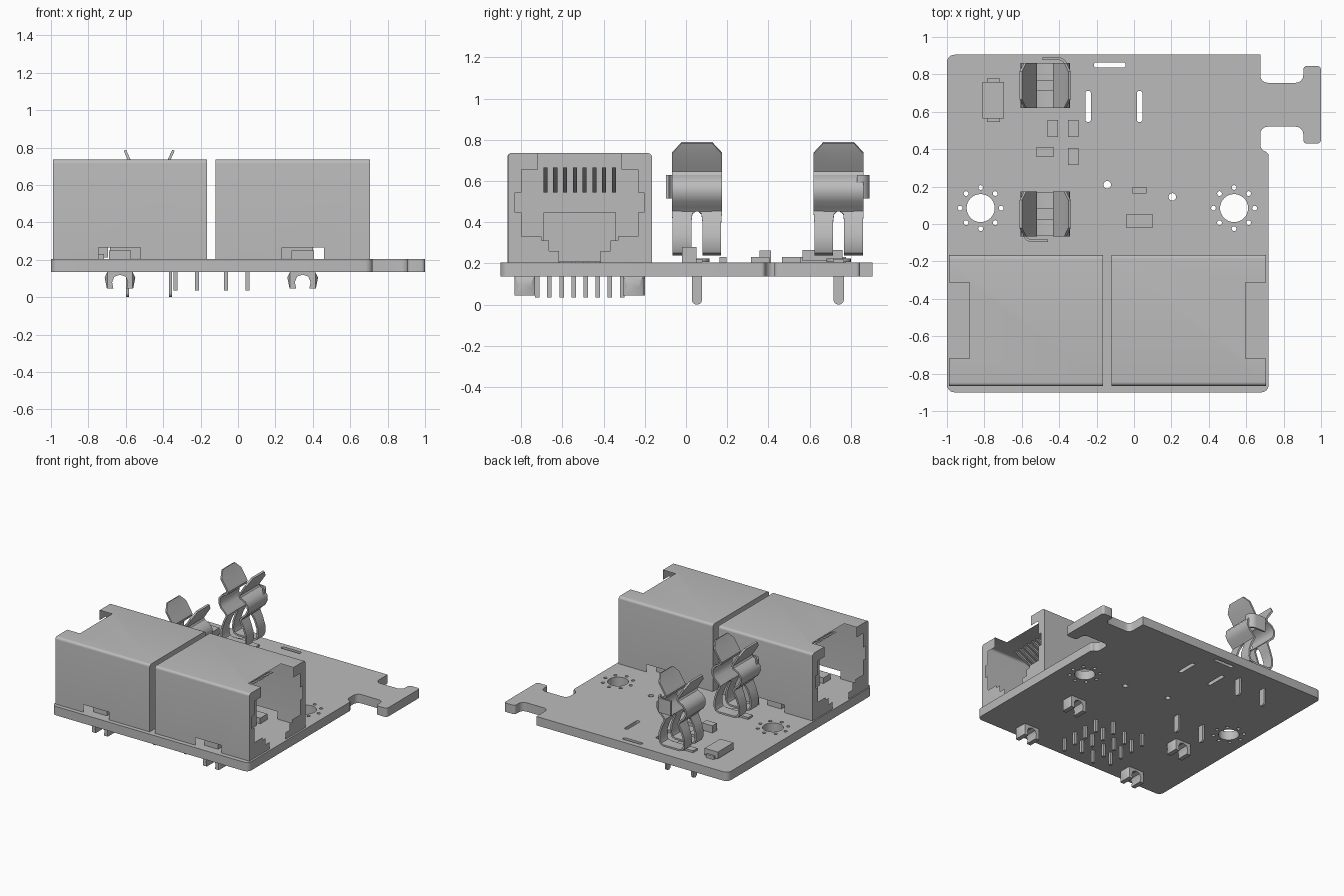
import bpy, bmesh, math
from mathutils import Vector

cube = bpy.data.objects.get("Cube")
if cube:
    bpy.data.objects.remove(cube, do_unlink=True)

grey = bpy.data.materials.new("plain grey")
grey.use_nodes = True
grey.diffuse_color = (0.5, 0.5, 0.5, 1)
grey.node_tree.nodes["Principled BSDF"].inputs["Base Color"].default_value = (0.5, 0.5, 0.5, 1)
parts = []


def baked(obj):
    bpy.context.view_layer.update()
    return bpy.data.meshes.new_from_object(obj.evaluated_get(bpy.context.evaluated_depsgraph_get()))


def add(name, mesh):
    obj = bpy.data.objects.new(name, mesh)
    bpy.context.collection.objects.link(obj)
    parts.append(obj)
    return obj


def prism(name, loops, axis, lo, hi):
    """Extrude a flat outline (further loops are holes) along an axis."""
    curve = bpy.data.curves.new(name, 'CURVE')
    curve.dimensions, curve.fill_mode, curve.extrude = '2D', 'BOTH', (hi - lo) / 2
    for loop in loops:
        spline = curve.splines.new('POLY')
        spline.points.add(len(loop) - 1)
        for point, (u, v) in zip(spline.points, loop):
            point.co = (u, v, 0, 1)
        spline.use_cyclic_u = True
    temp = bpy.data.objects.new("temp", curve)
    bpy.context.collection.objects.link(temp)
    mesh = baked(temp)
    bpy.data.objects.remove(temp)
    bm = bmesh.new()
    bm.from_mesh(mesh)
    bmesh.ops.remove_doubles(bm, verts=bm.verts, dist=1e-5)
    for vert in bm.verts:
        u, v, w = vert.co
        w += (lo + hi) / 2
        vert.co = {'X': (w, u, v), 'Y': (u, w, v), 'Z': (u, v, w)}[axis]
    bmesh.ops.recalc_face_normals(bm, faces=bm.faces)
    bm.to_mesh(mesh)
    bm.free()
    return add(name, mesh)


def rect(u0, u1, v0, v1):
    return [(u0, v0), (u1, v0), (u1, v1), (u0, v1)]


def box(name, x0, x1, y0, y1, z0, z1):
    return prism(name, [rect(x0, x1, y0, y1)], 'Z', z0, z1)


def circle(x, y, r, n=32):
    return [(x + r * math.cos(k * math.tau / n), y + r * math.sin(k * math.tau / n)) for k in range(n)]


def rounded(corners, steps=6):
    """Round square corners given as (u, v, radius)."""
    out = []
    for i, (u, v, r) in enumerate(corners):
        p = Vector((u, v))
        before = (Vector(corners[i - 1][:2]) - p).normalized()
        after = (Vector(corners[(i + 1) % len(corners)][:2]) - p).normalized()
        if r == 0:
            out.append((u, v))
            continue
        for k in range(steps + 1):
            a = k / steps * math.pi / 2
            q = p + r * (before * (1 - math.sin(a)) + after * (1 - math.cos(a)))
            out.append((q.x, q.y))
    return out


def rounded_rect(u0, u1, v0, v1, r):
    return rounded([(u, v, r) for u, v in rect(u0, u1, v0, v1)])


def boolean(obj, cutters, operation='DIFFERENCE'):
    for cutter in cutters:
        mod = obj.modifiers.new("cut", 'BOOLEAN')
        mod.operation, mod.object, mod.solver = operation, cutter, 'EXACT'
    mesh = baked(obj)
    obj.modifiers.clear()
    obj.data = mesh
    for cutter in cutters:
        parts.remove(cutter)
        bpy.data.objects.remove(cutter)


def turned_copies(group, x, y):
    """Copy parts half a turn round about a vertical axis."""
    for obj in group:
        twin = add(obj.name.replace("right", "left").replace("front", "rear"), obj.data)
        twin.rotation_euler.z = math.pi
        twin.location = (2 * x - obj.location.x, 2 * y - obj.location.y, 0)


# Circuit board with side tab, slots and mounting holes
outline = rounded([(-1, -.9, .04), (.72, -.9, .04), (.72, .385, .02), (.675, .385, .04),
                   (.675, .52, .04), (.905, .52, .04), (.905, .43, .02), (1, .43, .02),
                   (1, .845, .02), (.905, .845, .02), (.905, .755, .04), (.675, .755, .04),
                   (.675, .905, 0), (-1, .905, .04)])
holes = [circle(-.143, .21, .02, 16), circle(.205, .145, .02, 16),
         rounded_rect(-.215, -.045, .836, .864, .013)]
holes += [rounded_rect(x - .015, x + .015, .545, .712, .014) for x in (-.245, .03)]
for x in (-.82, .535):
    holes.append(circle(x, .085, .075))
    holes += [circle(hx, hy, .013, 12) for hx, hy in circle(x, .085, .11, 8)]
prism("circuit_board", [outline] + holes, 'Z', .135, .205)

# Socket housing
MID = -.516
first = len(parts)
housing = prism("right_socket_housing",
                [rounded([(-.865, .205, 0), (-.165, .205, 0), (-.165, .735, .02), (-.865, .735, .02)])],
                'X', -.12, .705)
half = [(.1, .19), (.1, .26), (.15, .26), (.15, .31), (.185, .31), (.185, .33), (.282, .33),
        (.282, .447), (.313, .447), (.313, .545), (.282, .545), (.282, .656)]
mouth = [(MID + u, v) for u, v in half] + [(MID - u, v) for u, v in reversed(half)]
cutters = [prism("mouth_cutter", [mouth], 'X', .1, .75),
           box("roof_cutter", .595, .75, MID - .202, MID + .202, .6, .8)]
for y0, y1 in ((-.9, -.74), (-.292, -.13)):
    cutters.append(box("latch_cutter", .235, .46, y0, y1, .19, .265))
boolean(housing, cutters)

# Inner ledge and contact wires
box("right_socket_ledge", .09, .4, MID - .175, MID + .175, .206, .447)
for k in range(8):
    y = MID + (k - 3.5) * .0475
    prism("right_socket_contact", [[(.55, .665), (.52, .665), (.3, .545), (.33, .545)]],
          'Y', y - .01, y + .01)
    # Solder pin, staggered between two rows
    x, y = (.05, -.065)[k % 2], MID + (k - 3.5) * .0587
    box("right_socket_pin", x - .011, x + .011, y - .011, y + .011, .035, .21)

# Split snap pegs under the housing
prong = [(0, .15), (.06, .15), (.082, .105), (.07, .045), (.035, .045), (.042, .08), (.03, .11), (0, .12)]
for y in (MID - .267, MID + .259):
    shape = [(.346 + u, v) for u, v in prong] + [(.346 - u, v) for u, v in reversed(prong[1:-1])]
    peg = prism("right_snap_peg", [shape], 'Y', y - .05, y + .05)
    boolean(peg, [prism("peg_trim", [circle(.346, y, .084)], 'Z', 0, .3)], 'INTERSECT')
    box("right_peg_base", .286, .406, y - .045, y + .045, .14, .25)
turned_copies(parts[first:], -.1425, MID)

# Spring clip: one bent strip, slotted legs, chamfered tips; rows are (x, z, half width, slot)
rows = [(.13, .785, .075, .027), (.107, .735, .121, .027), (.065, .67, .121, .027),
        (.05, .645, .121, .027), (.06, .625, .121, .027), (.1, .605, .121, .027),
        (.123, .575, .121, .027), (.125, .54, .121, .027), (.108, .505, .121, .027),
        (.075, .475, .121, .027), (.06, .455, .121, .006), (.064, .44, .121, .022),
        (.085, .4, .118, .027), (.105, .34, .118, .027), (.108, .285, .118, .027),
        (.095, .255, .118, .027), (.07, .245, .118, .027)]
strip = rows + [(-x, z, w, s) for x, z, w, s in reversed(rows)]
SLOT_ROW = 10
first = len(parts)
bm = bmesh.new()
grid = [[bm.verts.new((x, y, z)) for y in (-w, -s, s, w)] for x, z, w, s in strip]
for i in range(len(grid) - 1):
    for j in range(3):
        if j == 1 and SLOT_ROW <= i < len(grid) - 1 - SLOT_ROW:
            continue
        bm.faces.new((grid[i][j], grid[i][j + 1], grid[i + 1][j + 1], grid[i + 1][j]))
loose = [v for v in bm.verts if not v.link_faces]
bmesh.ops.delete(bm, geom=loose, context='VERTS')
bmesh.ops.recalc_face_normals(bm, faces=bm.faces)
mesh = bpy.data.meshes.new("front_spring_clip")
bm.to_mesh(mesh)
bm.free()
clip = add("front_spring_clip", mesh)
mod = clip.modifiers.new("thickness", 'SOLIDIFY')
mod.thickness, mod.offset = .014, 0
clip.data = baked(clip)
clip.modifiers.clear()

# Clip foot with its rounded centre, and the two board pins
box("front_clip_foot", -.125, .125, -.027, .027, .206, .222)
prism("front_clip_pad", [circle(0, 0, .06, 20)], 'Z', .206, .224)
for x in (-.115, .115):
    prism("front_clip_pin", [rounded([(-.025, 0, .024), (.025, 0, .024), (.025, .222, 0), (-.025, .222, 0)])],
          'X', x - .008, x + .008)

# End stop curling round from one leaf
arc = [(-.07 - .05 * math.sin(a), -.1 + .05 * (1 - math.cos(a)))
       for a in [k * math.pi / 12 for k in range(7)]]
inner = [(-.07 - .036 * math.sin(a), -.086 + .036 * (1 - math.cos(a)))
         for a in [k * math.pi / 12 for k in range(7)]]
tail = [(-.12, -.1 + .035), (-.12, -.1)]
stop = [(.015, -.15)] + [(x, y - .05) for x, y in arc]
stop += [(-.12, -.09), (-.106, -.09)] + [(x, y - .05) for x, y in reversed(inner)] + [(.015, -.136)]
prism("front_clip_stop", [stop], 'Z', .515, .63)

for obj in parts[first:]:
    obj.location = (-.475, .053, 0)
turned_copies(parts[first:], -.475, .397)

# Small surface components: centre x, y, size x, y, top height
for x, y, sx, sy, top in ((-.435, .51, .055, .09, .23), (-.325, .51, .055, .09, .23),
                          (-.475, .385, .09, .055, .262), (-.325, .36, .055, .09, .23),
                          (.03, .18, .075, .035, .23), (.03, .015, .145, .07, .28)):
    box("chip_component", x - sx / 2, x + sx / 2, y - sy / 2, y + sy / 2, .2, top)
box("large_component", -.81, -.695, .565, .76, .212, .265)
box("large_component_terminals", -.787, -.717, .545, .777, .2, .23)

# Material and shading
bpy.ops.object.select_all(action='DESELECT')
for obj in parts:
    obj.data.materials.clear()
    obj.data.materials.append(grey)
    obj.select_set(True)
bpy.context.view_layer.objects.active = parts[0]
bpy.ops.object.shade_smooth_by_angle(angle=math.radians(35))
